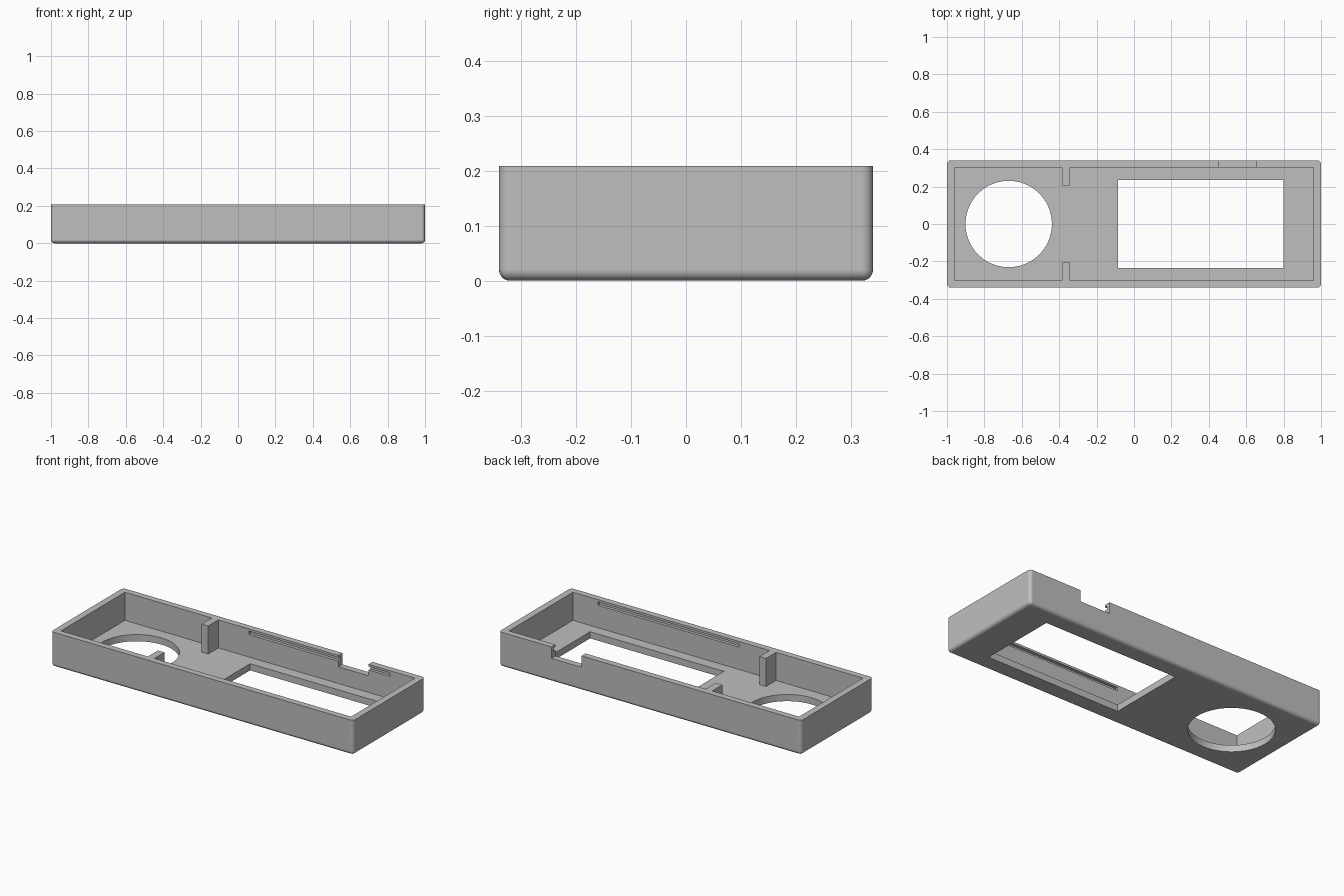
import bpy, bmesh, math
from mathutils import Matrix, Vector

if "Cube" in bpy.data.objects:
    bpy.data.objects.remove(bpy.data.objects["Cube"], do_unlink=True)

HEIGHT, FLOOR = 0.208, 0.04
OUT_X, OUT_Y = 1.0, 0.34      # outer half sizes
IN_X, IN_Y = 0.96, 0.302      # cavity half sizes
EDGE_RADIUS = 0.02

grey = bpy.data.materials.new("plain grey")
grey.use_nodes = True
grey.diffuse_color = (0.52, 0.52, 0.52, 1)
grey.node_tree.nodes["Principled BSDF"].inputs["Base Color"].default_value = (0.52, 0.52, 0.52, 1)


def finish(name, bm):
    mesh = bpy.data.meshes.new(name)
    bm.to_mesh(mesh)
    bm.free()
    obj = bpy.data.objects.new(name, mesh)
    bpy.context.collection.objects.link(obj)
    mesh.materials.append(grey)
    return obj


def box_mesh(x0, x1, y0, y1, z0, z1):
    bm = bmesh.new()
    mat = Matrix.Translation(((x0 + x1) / 2, (y0 + y1) / 2, (z0 + z1) / 2))
    mat = mat @ Matrix.Diagonal((x1 - x0, y1 - y0, z1 - z0, 1))
    bmesh.ops.create_cube(bm, size=1, matrix=mat)
    return bm


def box(name, *limits):
    return finish(name, box_mesh(*limits))


def combine(target, tool, operation):
    """Apply a boolean with the tool object, then remove the tool."""
    tool.hide_render = True
    mod = target.modifiers.new(tool.name, "BOOLEAN")
    mod.operation, mod.solver, mod.object = operation, "EXACT", tool
    bpy.ops.object.select_all(action="DESELECT")
    bpy.context.view_layer.objects.active = target
    target.select_set(True)
    bpy.ops.object.modifier_apply(modifier=mod.name)
    bpy.data.objects.remove(tool, do_unlink=True)


# Outer tray block: rounded upright corners and bottom edges, sharp rim
bm = box_mesh(-OUT_X, OUT_X, -OUT_Y, OUT_Y, 0, HEIGHT)
rounded = [e for e in bm.edges if min(v.co.z for v in e.verts) < 0.001]
bmesh.ops.bevel(bm, geom=rounded, offset=EDGE_RADIUS, offset_type="OFFSET",
                segments=6, profile=0.5, affect="EDGES")
tray = finish("tray_case", bm)

# Hollow interior
combine(tray, box("cavity", -IN_X, IN_X, -IN_Y, IN_Y, FLOOR, HEIGHT + 0.1), "DIFFERENCE")

# Rectangular window and round opening in the floor
combine(tray, box("window", -0.085, 0.80, -0.236, 0.236, -0.1, 0.1), "DIFFERENCE")
bm = bmesh.new()
bmesh.ops.create_cone(bm, cap_ends=True, segments=72, radius1=0.231, radius2=0.231,
                      depth=0.2, matrix=Matrix.Translation((-0.67, 0, 0)))
combine(tray, finish("round_opening", bm), "DIFFERENCE")

# Long snap groove inside each long wall, and a rib rising from the floor
for side in (-1, 1):
    ys = sorted((side * (IN_Y - 0.02), side * (IN_Y + 0.018)))
    combine(tray, box("groove", -0.14, 0.795, *ys, 0.174, 0.195), "DIFFERENCE")
    ys = sorted((side * 0.207, side * (IN_Y + 0.01)))
    combine(tray, box("rib", -0.385, -0.342, *ys, FLOOR - 0.01, HEIGHT), "UNION")

# Cable notch in the back rim
combine(tray, box("notch", 0.453, 0.652, IN_Y - 0.03, OUT_Y + 0.1, 0.14, HEIGHT + 0.1), "DIFFERENCE")

# Smooth rounded edges, flat walls
bpy.ops.object.select_all(action="DESELECT")
tray.select_set(True)
bpy.context.view_layer.objects.active = tray
bpy.ops.object.shade_smooth_by_angle(angle=math.radians(30))
weighted = tray.modifiers.new("flat_walls", "WEIGHTED_NORMAL")
weighted.keep_sharp = True
